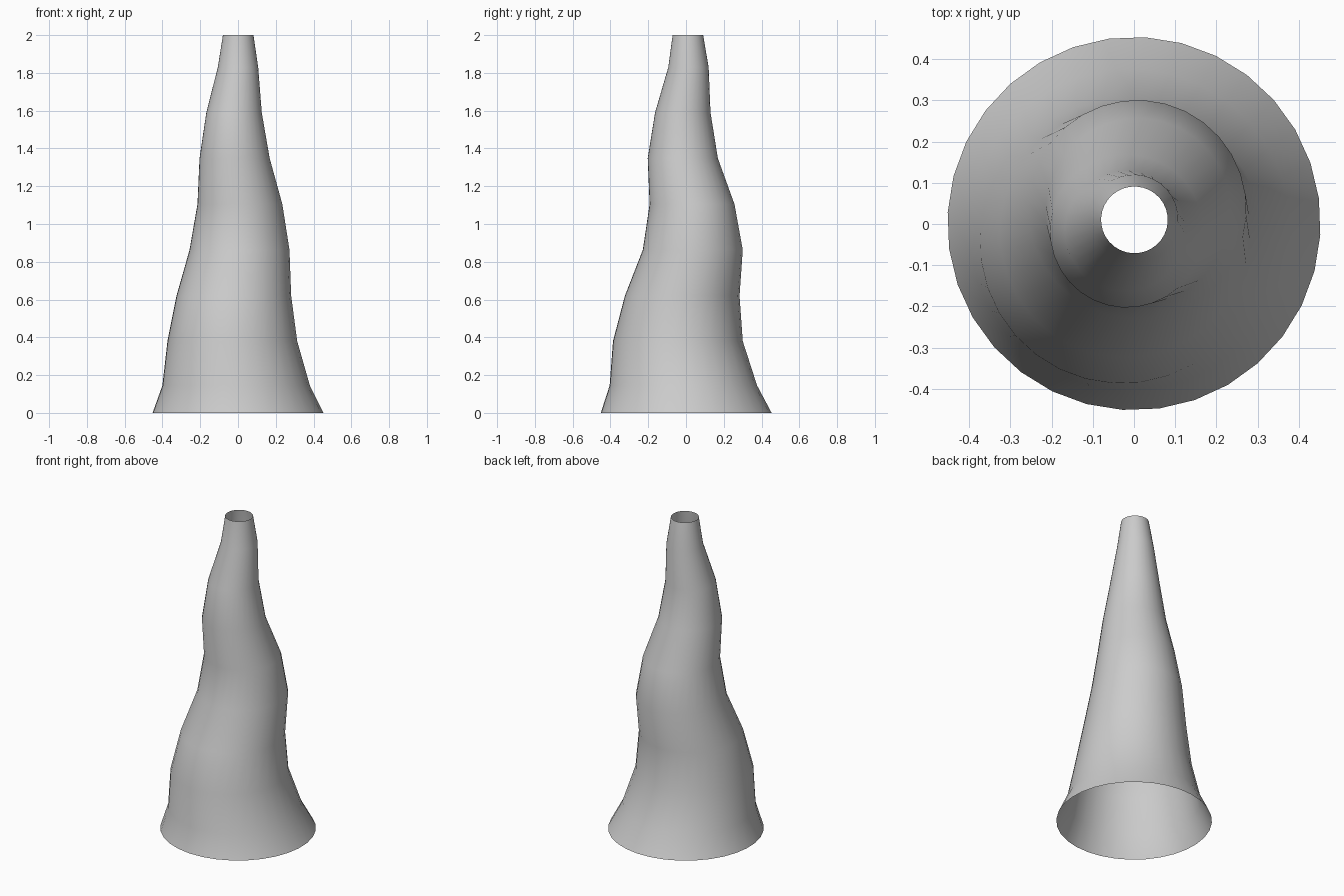
import bpy, bmesh, math

if "Cube" in bpy.data.objects:
    bpy.data.objects.remove(bpy.data.objects["Cube"])

SIDES = 32
START = math.radians(-3.5)

# Ring profile: height, radius, centre x, centre y
RINGS = [
    (0.00, 0.453, 0.000, 0.001),
    (0.145, 0.391, -0.010, -0.014),
    (0.38, 0.344, -0.030, -0.043),
    (0.62, 0.304, -0.022, -0.020),
    (0.863, 0.265, 0.008, 0.036),
    (1.105, 0.225, 0.010, 0.032),
    (1.348, 0.186, -0.018, -0.017),
    (1.59, 0.147, -0.021, -0.017),
    (1.83, 0.107, 0.000, 0.013),
    (2.00, 0.081, 0.001, 0.010),
]


def add_ring(bm, z, r, cx, cy):
    verts = []
    for i in range(SIDES):
        a = START + 2 * math.pi * i / SIDES
        verts.append(bm.verts.new((cx + r * math.cos(a), cy + r * math.sin(a), z)))
    return verts


# Wavy tapered tube, open at both ends
bm = bmesh.new()
rings = [add_ring(bm, *ring) for ring in RINGS]
for low, high in zip(rings, rings[1:]):
    for i in range(SIDES):
        j = (i + 1) % SIDES
        face = bm.faces.new((low[i], low[j], high[j], high[i]))
        face.smooth = True

mesh = bpy.data.meshes.new("wavy_cone")
bm.to_mesh(mesh)
bm.free()
cone = bpy.data.objects.new("wavy_cone", mesh)
bpy.context.collection.objects.link(cone)
